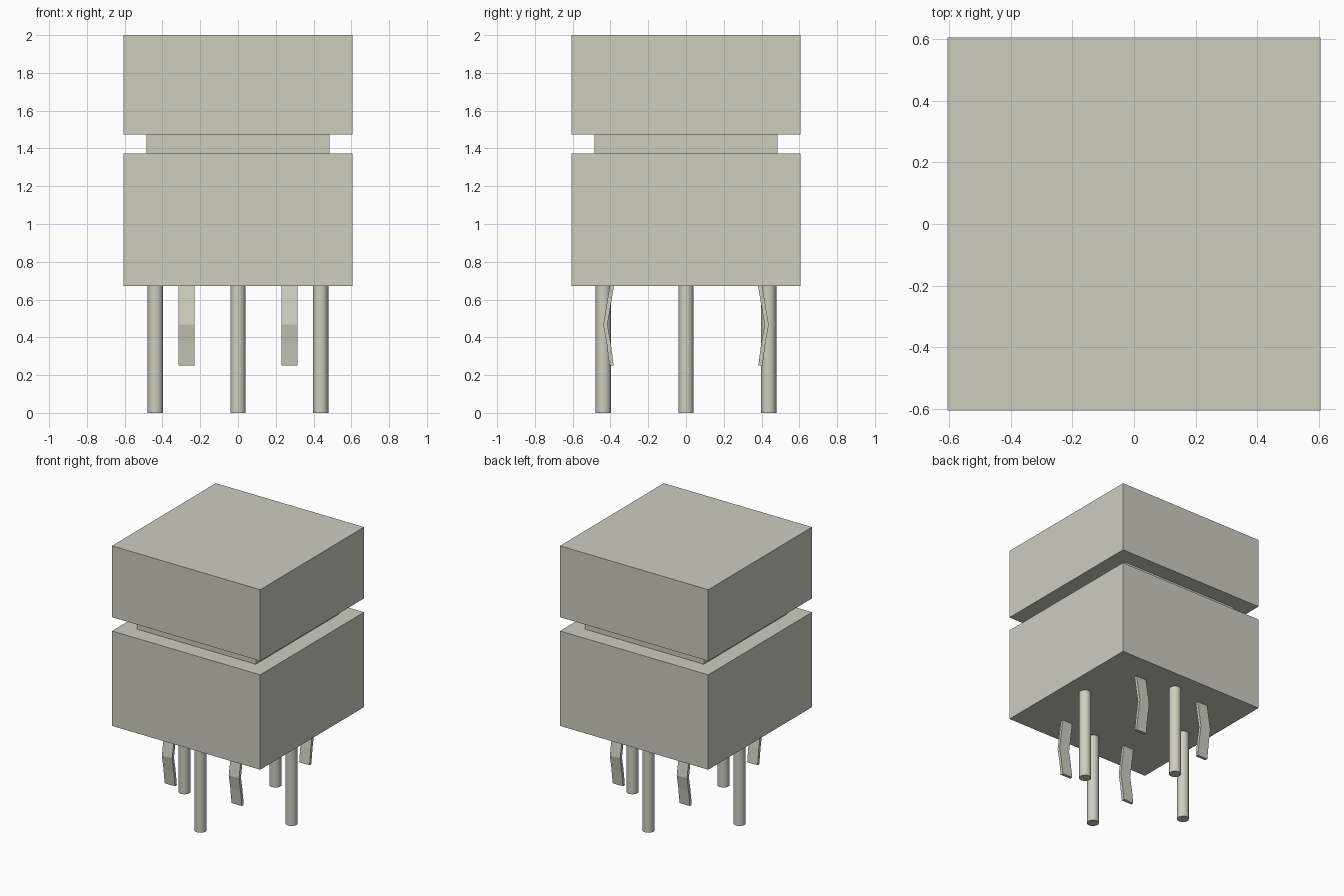
import bpy, bmesh, math

default = bpy.data.objects.get("Cube")
if default:
    bpy.data.objects.remove(default, do_unlink=True)

# Single warm grey material
COLOUR = (0.61, 0.61, 0.53, 1.0)
grey = bpy.data.materials.new("warm_grey")
grey.use_nodes = True
grey.diffuse_color = COLOUR
grey.node_tree.nodes["Principled BSDF"].inputs["Base Color"].default_value = COLOUR


def add_object(name, bm):
    bmesh.ops.recalc_face_normals(bm, faces=bm.faces[:])
    mesh = bpy.data.meshes.new(name)
    bm.to_mesh(mesh)
    bm.free()
    mesh.materials.append(grey)
    obj = bpy.data.objects.new(name, mesh)
    bpy.context.collection.objects.link(obj)
    return obj


def block(name, half, z0, z1):
    bm = bmesh.new()
    bmesh.ops.create_cube(bm, size=1)
    bmesh.ops.scale(bm, vec=(2 * half, 2 * half, z1 - z0), verts=bm.verts)
    bmesh.ops.translate(bm, vec=(0, 0, (z0 + z1) / 2), verts=bm.verts)
    return add_object(name, bm)


def pin(name, x, y, radius=0.041, top=0.68):
    bm = bmesh.new()
    bmesh.ops.create_cone(bm, cap_ends=True, segments=32, radius1=radius,
                          radius2=radius, depth=top)
    bmesh.ops.translate(bm, vec=(x, y, top / 2), verts=bm.verts)
    obj = add_object(name, bm)
    bpy.ops.object.select_all(action='DESELECT')
    obj.select_set(True)
    bpy.context.view_layer.objects.active = obj
    bpy.ops.object.shade_smooth_by_angle(angle=math.radians(30))


# Bent strip: outer face as (distance from centre, height), top to bottom
CLIP_PATH = [(0.403, 0.675), (0.438, 0.467), (0.42, 0.367), (0.405, 0.25)]
CLIP_THICKNESS = 0.022
CLIP_WIDTH = 0.084


def clip(name, x, side):
    outline = CLIP_PATH + [(d - CLIP_THICKNESS, z) for d, z in reversed(CLIP_PATH)]
    bm = bmesh.new()
    profile = bm.faces.new([bm.verts.new((x - CLIP_WIDTH / 2, side * d, z))
                            for d, z in outline])
    ext = bmesh.ops.extrude_face_region(bm, geom=[profile], use_keep_orig=True)
    moved = [g for g in ext["geom"] if isinstance(g, bmesh.types.BMVert)]
    bmesh.ops.translate(bm, vec=(CLIP_WIDTH, 0, 0), verts=moved)
    add_object(name, bm)


# Housing, recessed neck and cap
block("housing", 0.605, 0.672, 1.372)
block("neck", 0.485, 1.372, 1.474)
block("cap", 0.605, 1.474, 2.0)

# Four round pins in a cross layout
PIN_OFFSET = 0.437
for name, x, y in (("left_pin", 1, 0), ("right_pin", -1, 0),
                   ("front_pin", 0, -1), ("back_pin", 0, 1)):
    pin(name, x * PIN_OFFSET, y * PIN_OFFSET)

# Four bent retaining clips
for y_name, side in (("front", -1), ("back", 1)):
    for x_name, sx in (("left", 1), ("right", -1)):
        clip(f"{y_name}_{x_name}_clip", sx * 0.273, side)
